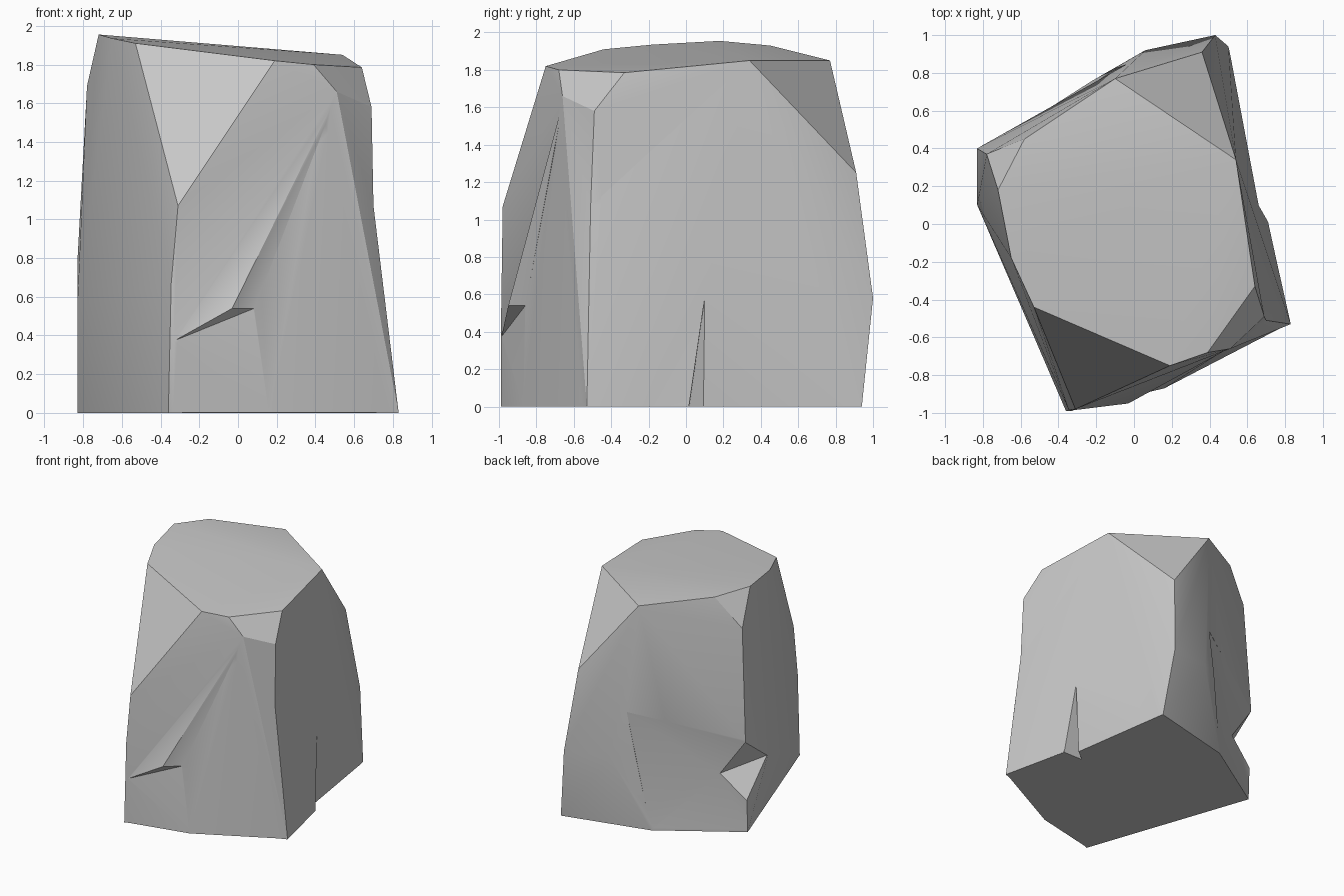
import bpy
import bmesh
from math import radians
from mathutils import Vector

default_cube = bpy.data.objects.get("Cube")
if default_cube:
    bpy.data.objects.remove(default_cube, do_unlink=True)


def flat_material(name, colour):
    material = bpy.data.materials.new(name)
    material.use_nodes = True
    material.diffuse_color = colour
    shader = next(n for n in material.node_tree.nodes if n.type == 'BSDF_PRINCIPLED')
    shader.inputs["Base Color"].default_value = colour
    return material


def hull_mesh(points):
    """Wrap a closed convex skin around the given corner points."""
    bm = bmesh.new()
    for point in points:
        bm.verts.new(point)
    bmesh.ops.convex_hull(bm, input=bm.verts[:])
    loose = [v for v in bm.verts if not v.link_faces]
    bmesh.ops.delete(bm, geom=loose, context='VERTS')
    bmesh.ops.recalc_face_normals(bm, faces=bm.faces[:])
    return bm


def add_object(name, bm):
    mesh = bpy.data.meshes.new(name)
    bm.to_mesh(mesh)
    bm.free()
    obj = bpy.data.objects.new(name, mesh)
    bpy.context.collection.objects.link(obj)
    return obj


def carve(target, name, operation, points):
    """Break a convex chip out of the target, or fuse one onto it."""
    helper = add_object(name, hull_mesh(points))
    helper.hide_render = True
    modifier = target.modifiers.new(name, 'BOOLEAN')
    modifier.operation = operation
    modifier.solver = 'EXACT'
    modifier.object = helper
    bpy.context.view_layer.objects.active = target
    bpy.ops.object.modifier_apply(modifier=name)
    bpy.data.objects.remove(helper, do_unlink=True)


# Corners of the boulder: footprint, bulging sides, shoulders and sloping top
front_right_foot = (.83, -.53, 0)
shoulder = (.69, -.49, 1.58)

footprint = [front_right_foot, (.50, .94, 0), (-.21, .765, 0),
             (-.83, .37, 0), (-.36, -.99, 0)]
sides = [(-.33, -.99, .37), (-.345, -.985, .67), (-.31, -.98, 1.07),
         (-.83, .10, .55), (-.83, .40, .78), (-.04, .84, .975),
         (.06, .92, .60), (.43, 1.0, .58), (.36, .91, 1.25)]
shoulders = [(.51, -.66, 1.66), shoulder, (-.78, .37, 1.69)]
crown = [(-.58, .45, 1.93), (-.72, .18, 1.955), (-.65, -.18, 1.935),
         (-.53, -.44, 1.91), (.19, -.75, 1.82), (.39, -.68, 1.80),
         (.64, -.33, 1.785), (.54, .34, 1.85), (-.10, .77, 1.85)]

bm = hull_mesh(footprint + sides + shoulders + crown)

# Slight hollow along the upright front edge
ends = [Vector(front_right_foot), Vector(shoulder)]
for edge in bm.edges[:]:
    if all(min((v.co - e).length for e in ends) < .001 for v in edge.verts):
        cut = bmesh.ops.subdivide_edges(bm, edges=[edge], cuts=1)
        for item in cut["geom_inner"]:
            if isinstance(item, bmesh.types.BMVert):
                item.co = (.70, -.51, 1.07)
        break
bmesh.ops.triangulate(bm, faces=bm.faces[:])
boulder = add_object("boulder", bm)

# Swelling of the lower front, then the slanting fin that overhangs it
carve(boulder, "front_swelling", 'UNION',
      [(-.355, -.985, .001), (-.328, -.987, .37), (.16, -.87, .001),
       (.08, -.86, .54), (.505, -.652, 1.64), (.824, -.526, .001),
       (.3, -.4, .1)])
carve(boulder, "front_fin", 'UNION',
      [(-.33, -.987, .372), (-.03, -.95, .54), (.085, -.858, .54),
       (.51, -.655, 1.64), (-.1, -.75, .65)])

# Hollow in the back that deepens towards the notched corner
hollow_deep = (-.616, .43, .458)
rim = [Vector(p) for p in [(-.04, .84, .975), (-.83, .40, .78), (-.83, .385, .25),
                           (-.83, .37, .005), (-.21, .765, .005)]]
outward = Vector((-.5, .86, 0))
carve(boulder, "back_hollow", 'DIFFERENCE',
      [hollow_deep] + [p + outward * d for p in rim for d in (.003, .3)])

# Wedge knocked out of the back corner
carve(boulder, "corner_notch", 'DIFFERENCE',
      [(-.836, .395, .25), (-.84, .405, .78), hollow_deep,
       (-.84, .10, .55), (-1.0, .60, .50)])

# Sunken side, the lip standing in front of it and the crack between them
carve(boulder, "sunken_side", 'DIFFERENCE',
      [(.63, .08, -.02), (.66, .10, .57), (.50, .95, -.02),
       (1, .10, .57), (1, .08, -.02), (.9, .9, -.02)])
carve(boulder, "side_lip", 'UNION',
      [(.827, -.525, .001), (.71, .01, .001), (.64, .10, .56),
       (.68, -.45, 1.2), (.4, -.3, .001), (.4, 0, .5), (.45, 0, .001)])
carve(boulder, "side_crack", 'DIFFERENCE',
      [(.75, .012, -.02), (.53, .015, -.02), (.70, .15, -.02), (.66, .10, .58)])

# Stone finish, soft across gentle bends and crisp at the breaks
stone = flat_material("grey_stone", (.58, .58, .58, 1))
boulder.data.materials.clear()
boulder.data.materials.append(stone)
for polygon in boulder.data.polygons:
    polygon.material_index = 0

bpy.ops.object.select_all(action='DESELECT')
boulder.select_set(True)
bpy.context.view_layer.objects.active = boulder
bpy.ops.object.shade_smooth_by_angle(angle=radians(30))
